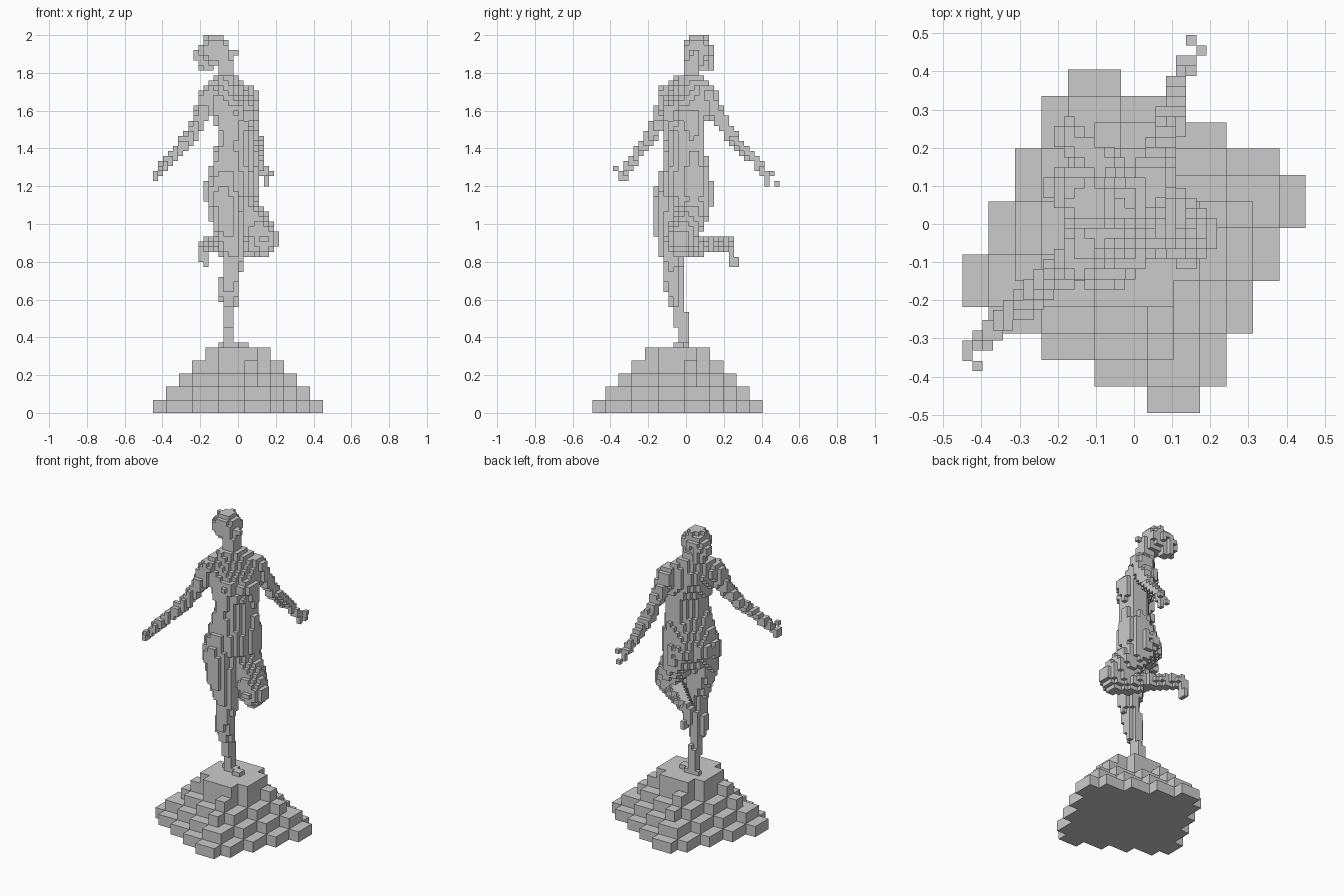
import bpy, bmesh, math
from mathutils import Vector

if "Cube" in bpy.data.objects:
    bpy.data.objects.remove(bpy.data.objects["Cube"])

DIRS = [(1, 0, 0), (-1, 0, 0), (0, 1, 0), (0, -1, 0), (0, 0, 1), (0, 0, -1)]


def voxel_object(name, cells, solid, origin, s):
    """Mesh the exposed faces of a set of cells, merged into flat patches."""
    bm = bmesh.new()
    verts = {}
    for c in sorted(cells):
        for d in DIRS:
            if (c[0] + d[0], c[1] + d[1], c[2] + d[2]) in solid:
                continue
            ax = [abs(v) for v in d].index(1)
            u, w = (ax + 1) % 3, (ax + 2) % 3
            ring = [(0, 0), (1, 0), (1, 1), (0, 1)]
            if sum(d) < 0:
                ring.reverse()
            face = []
            for a, b in ring:
                p = list(c)
                p[ax] += d[ax] > 0
                p[u] += a
                p[w] += b
                p = tuple(p)
                if p not in verts:
                    verts[p] = bm.verts.new(origin + Vector(p) * s)
                face.append(verts[p])
            bm.faces.new(face)
    bmesh.ops.dissolve_limit(bm, angle_limit=0.01, verts=bm.verts, edges=bm.edges)
    me = bpy.data.meshes.new(name)
    bm.to_mesh(me)
    bm.free()
    bpy.context.collection.objects.link(bpy.data.objects.new(name, me))


# Stepped pedestal: row extents of the lowest layer, then eroded per layer
rows = [(7, 8), (5, 9), (3, 9), (1, 10), (0, 10), (0, 11), (1, 11),
        (1, 12), (2, 12), (2, 11), (3, 9), (3, 7), (4, 5)]
layer = {(i, j) for j, (a, b) in enumerate(rows) for i in range(a, b + 1)}
top = {(i, j) for i in range(4, 9) for j in range(4, 9)} - {(4, 4), (8, 4), (4, 8), (8, 8)}
base = set()
for k in range(5):
    base |= {(i, j, k) for i, j in layer | top}
    layer = {(i, j) for i, j in layer
             if {(i + 1, j), (i - 1, j), (i, j + 1), (i, j - 1)} <= layer}
B = 0.9 / 13
voxel_object("stepped_base", base, base, Vector((-0.45, -0.495, 0)), B)

# Figure grid
S = (2 - 5 * B) / 62
O = Vector((-0.45, 0.495 - 37 * S, 5 * B))


def center(c):
    return O + (Vector(c) + Vector((0.5, 0.5, 0.5))) * S


def cell(p):
    return tuple(math.floor(v / S) for v in (p - O))


def ball(p, r):
    out = {cell(p)}
    lo, hi = cell(p - Vector((r, r, r))), cell(p + Vector((r, r, r)))
    for i in range(max(0, lo[0]), hi[0] + 1):
        for j in range(lo[1], hi[1] + 1):
            for k in range(max(0, lo[2]), min(61, hi[2]) + 1):
                if (center((i, j, k)) - p).length <= r:
                    out.add((i, j, k))
    return out


def limb(*pts):
    """Tapered tube through (x, y, z, radius) points."""
    out = set()
    for a, b in zip(pts, pts[1:] or pts):
        n = 24
        for t in range(n + 1):
            q = Vector(a).lerp(Vector(b), t / n)
            out |= ball(q.to_3d(), q[3])
    return out


def stack(sections):
    """Elliptical sections (z, x, y, half width, half depth) turned 45 degrees."""
    out = set()
    for (a, b) in zip(sections, sections[1:]):
        for k in range(62):
            z = center((0, 0, k)).z
            if not a[0] <= z < b[0]:
                continue
            t = (z - a[0]) / (b[0] - a[0])
            _, x, y, w, d = [m + (n - m) * t for m, n in zip(a, b)]
            for i in range(40):
                for j in range(40):
                    p = center((i, j, k))
                    u, v = (p.x - x + p.y - y) * 0.7071, (p.x - x - p.y + y) * 0.7071
                    if (u / w) ** 2 + (v / d) ** 2 <= 1:
                        out.add((i, j, k))
    return out


parts = {}
# Torso with bust and hips
parts["torso"] = stack([
    (1.07, -.04, -.005, .145, .085), (1.15, -.035, -.005, .165, .11),
    (1.23, -.03, -.005, .165, .115), (1.33, -.015, -.005, .14, .09),
    (1.42, -.01, -.01, .125, .075), (1.50, -.005, -.01, .127, .085),
    (1.58, -.02, -.005, .145, .095), (1.66, -.05, .01, .165, .085),
    (1.73, -.06, .015, .16, .065), (1.79, -.06, .02, .06, .05)])
parts["torso"] |= limb((-.01, -.085, 1.58, .048)) | limb((.06, -.015, 1.58, .048))
parts["torso"] |= limb((-.12, .01, 1.18, .065)) | limb((-.04, .08, 1.18, .065))
# Head, neck and gathered hair
parts["head"] = (limb((-.065, .022, 1.74, .048), (-.068, .03, 1.86, .046))
                 | limb((-.08, .04, 1.88, .057), (-.12, .06, 1.925, .08))
                 | limb((-.165, .105, 1.84, .035), (-.165, .09, 1.92, .05))
                 | limb((-.195, .10, 1.895, .038))
                 | limb((-.012, .02, 1.91, .005)))
# Arms with fingertips
parts["right_arm"] = (limb((-.15, -.09, 1.69, .055), (-.19, -.125, 1.58, .042),
                           (-.265, -.19, 1.45, .035), (-.385, -.295, 1.32, .025),
                           (-.43, -.33, 1.25, .024))
                      | limb((-.405, -.37, 1.30, .005)))
parts["left_arm"] = (limb((.045, .115, 1.69, .055), (.07, .165, 1.58, .042),
                          (.092, .25, 1.45, .035), (.11, .37, 1.33, .025),
                          (.145, .435, 1.25, .022))
                     | limb((.15, .482, 1.215, .004))
                     | limb((.176, .455, 1.27, .004))
                     | limb((.14, .43, 1.2, .004)))
# Standing leg and foot
parts["standing_leg"] = (limb((-.08, -.08, 1.15, .09), (-.055, -.085, .99, .084),
                              (-.025, -.075, .82, .056), (-.035, -.07, .75, .05),
                              (-.05, -.065, .67, .053), (-.045, -.035, .54, .036),
                              (-.055, -.012, .40, .03))
                         | limb((-.075, .005, .365, .026), (.03, -.04, .355, .024)))
# Raised leg: thigh forward, shin folded back
parts["raised_leg"] = (limb((.0, .055, 1.13, .085), (.065, .02, 1.03, .086),
                            (.14, -.03, .92, .078))
                       | limb((.13, -.025, .9, .07), (.06, .03, .885, .056),
                              (-.10, .17, .895, .038), (-.175, .235, .895, .03),
                              (-.175, .25, .78, .022)))

solid = set().union(*parts.values())
used = set()
for name, cells in parts.items():
    voxel_object(name, cells - used, solid, O, S)
    used |= cells
